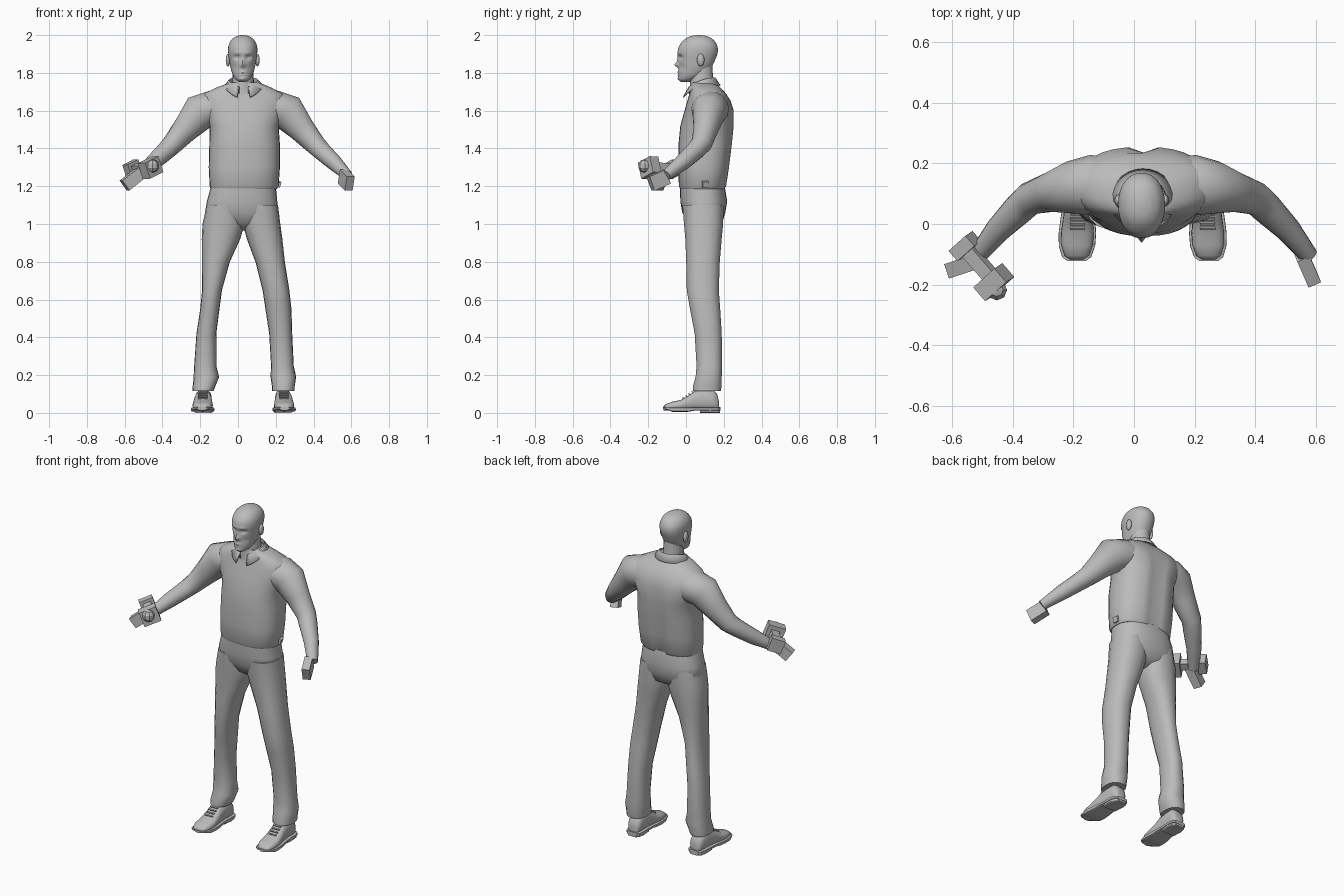
import bpy, bmesh, math
from mathutils import Vector, Matrix

MID = 0.03  # body centre line in x
grey = bpy.data.materials.new("plain_grey")
grey.diffuse_color = (0.5, 0.5, 0.5, 1)


def finish(name, bm, angle=50):
    bmesh.ops.recalc_face_normals(bm, faces=bm.faces)
    me = bpy.data.meshes.new(name)
    bm.to_mesh(me)
    bm.free()
    ob = bpy.data.objects.new(name, me)
    bpy.context.collection.objects.link(ob)
    me.materials.append(grey)
    bpy.ops.object.select_all(action='DESELECT')
    ob.select_set(True)
    bpy.context.view_layer.objects.active = ob
    if angle:
        bpy.ops.object.shade_smooth_by_angle(angle=math.radians(angle))
    return ob


def loft(name, rings, n=20, power=2.0, angle=50, shape=None):
    """rings: (centre, u axis, v axis); capped superellipse sections."""
    bm, loops = bmesh.new(), []
    sp = lambda c: math.copysign(abs(c) ** (2 / power), c)
    for c, u, v in rings:
        loop = []
        for i in range(n):
            a = 2 * math.pi * i / n
            p = Vector(c) + Vector(u) * sp(math.cos(a)) + Vector(v) * sp(math.sin(a))
            loop.append(bm.verts.new(shape(p) if shape else p))
        loops.append(loop)
    for a, b in zip(loops, loops[1:]):
        for i in range(n):
            bm.faces.new((a[i], a[(i + 1) % n], b[(i + 1) % n], b[i]))
    bm.faces.new(loops[0])
    bm.faces.new(loops[-1])
    return finish(name, bm, angle)


def level(z, x0, x1, y0, y1):
    """Horizontal ring from its extents."""
    return ((x0 + x1) / 2, (y0 + y1) / 2, z), ((x1 - x0) / 2, 0, 0), (0, (y1 - y0) / 2, 0)


def smooth_rows(rows, steps):
    """Catmull-Rom interpolation of number rows."""
    out = []
    for i in range(len(rows) - 1):
        p = [rows[max(0, min(len(rows) - 1, i + k))] for k in (-1, 0, 1, 2)]
        for s in range(steps):
            t = s / steps
            out.append([0.5 * (2 * b + (c - a) * t + (2 * a - 5 * b + 4 * c - d) * t * t
                               + (3 * b - a - 3 * c + d) * t ** 3) for a, b, c, d in zip(*p)])
    return out + [list(rows[-1])]


def box(name, centre, size, x_dir, y_dir, taper=1.0):
    """Box along its own axes; taper scales the +x end."""
    x = Vector(x_dir).normalized()
    z = x.cross(Vector(y_dir)).normalized()
    y = z.cross(x)
    bm = bmesh.new()
    bmesh.ops.create_cube(bm, size=1)
    for v in bm.verts:
        k = taper if v.co.x > 0 else 1
        v.co = (Vector(centre) + x * v.co.x * size[0]
                + y * v.co.y * size[1] * k + z * v.co.z * size[2] * k)
    return finish(name, bm, 0)


def ball(name, centre, scale, seg=16, angle=50):
    bm = bmesh.new()
    bmesh.ops.create_uvsphere(bm, u_segments=seg, v_segments=max(5, seg // 2), radius=1)
    bmesh.ops.transform(bm, verts=bm.verts,
                        matrix=Matrix.Translation(centre) @ Matrix.Diagonal((*scale, 1)))
    return finish(name, bm, angle)


# Shirt, with a shallow groove down the back
def back_groove(p):
    if p.y > 0.15 and p.z < 1.62:
        p.y -= 0.02 * math.exp(-((p.x - MID) / 0.025) ** 2)
    return p


loft("shirt", [level(*r) for r in [
    (1.185, -0.145, 0.205, -0.03, 0.205), (1.2, -0.15, 0.215, -0.038, 0.215),
    (1.3, -0.155, 0.222, -0.04, 0.23), (1.42, -0.152, 0.222, -0.04, 0.245),
    (1.52, -0.15, 0.215, -0.03, 0.255), (1.6, -0.19, 0.25, -0.008, 0.255),
    (1.655, -0.2, 0.26, 0.008, 0.235), (1.69, -0.18, 0.24, 0.018, 0.212),
    (1.72, -0.12, 0.18, 0.022, 0.185), (1.75, -0.04, 0.11, 0.03, 0.15)]],
    n=32, power=2.4, shape=back_groove)

# Trouser seat and legs
loft("trouser_seat", [level(*r) for r in [
    (0.965, 0.0, 0.07, 0.06, 0.13), (1.0, -0.12, 0.17, 0.01, 0.19),
    (1.06, -0.175, 0.215, -0.02, 0.208), (1.12, -0.165, 0.208, -0.03, 0.218),
    (1.2, -0.143, 0.2, -0.032, 0.205)]], n=28, power=2.4)
loft("right_trouser_leg", [level(*r) for r in [
    (0.115, -0.24, -0.13, 0.035, 0.185), (0.14, -0.24, -0.12, 0.035, 0.19),
    (0.19, -0.235, -0.1, 0.05, 0.19), (0.25, -0.232, -0.115, 0.055, 0.192),
    (0.42, -0.22, -0.115, 0.045, 0.19), (0.55, -0.2, -0.098, 0.02, 0.182),
    (0.65, -0.19, -0.085, 0.003, 0.175), (0.8, -0.19, -0.043, 0.0, 0.18),
    (0.92, -0.192, 0.012, -0.005, 0.19), (1.0, -0.188, 0.035, -0.012, 0.198),
    (1.1, -0.165, 0.035, -0.02, 0.2)]], n=18, power=2.3)
loft("left_trouser_leg", [level(*r) for r in [
    (0.115, 0.18, 0.3, 0.035, 0.185), (0.14, 0.18, 0.3, 0.035, 0.19),
    (0.19, 0.172, 0.308, 0.05, 0.19), (0.25, 0.175, 0.295, 0.055, 0.192),
    (0.42, 0.165, 0.287, 0.045, 0.19), (0.55, 0.145, 0.283, 0.02, 0.182),
    (0.65, 0.13, 0.272, 0.003, 0.175), (0.8, 0.092, 0.248, 0.0, 0.18),
    (0.92, 0.047, 0.235, -0.005, 0.19), (1.0, 0.025, 0.224, -0.012, 0.198),
    (1.1, 0.025, 0.212, -0.02, 0.2)]], n=18, power=2.3)

# Sleeves: (centre, vertical radius, sideways radius) along the arm
ARM = [((0.11, 0.13, 1.62), 0.07, 0.09), ((0.2, 0.128, 1.61), 0.095, 0.1),
       ((0.265, 0.12, 1.59), 0.098, 0.088), ((0.335, 0.105, 1.505), 0.073, 0.066),
       ((0.405, 0.083, 1.425), 0.056, 0.055), ((0.44, 0.05, 1.39), 0.05, 0.052),
       ((0.51, -0.02, 1.325), 0.043, 0.042), ((0.578, -0.105, 1.258), 0.028, 0.03)]
for side, s in (("left", 1), ("right", -1)):
    pts = [Vector((MID + s * (c[0] - MID), c[1], c[2])) for c, _, _ in ARM]
    rings = []
    for i, p in enumerate(pts):
        d = (pts[min(i + 1, len(pts) - 1)] - pts[max(i - 1, 0)]).normalized()
        flat = d.cross(Vector((0, 0, 1))).normalized()
        rings.append((p, flat * ARM[i][2], flat.cross(d) * ARM[i][1]))
    loft(side + "_sleeve", rings, n=16)

# Blocky hands, and the tool held in the right one
box("left_hand", (0.573, -0.145, 1.232), (0.1, 0.045, 0.08), (0.35, -0.8, -0.35), (1, 0.4, 0))
box("right_hand", (-0.555, -0.135, 1.24), (0.12, 0.05, 0.065), (-0.75, -0.25, -0.6), (0.3, -0.9, 0))
AXIS, ACROSS = (0.65, -0.75, 0.05), (0.7, 0.6, 0.35)
box("tool_handle", (-0.51, -0.13, 1.295), (0.18, 0.045, 0.045), AXIS, ACROSS)
box("tool_front_block", (-0.463, -0.192, 1.298), (0.06, 0.1, 0.09), AXIS, ACROSS)
box("tool_rear_block", (-0.558, -0.073, 1.29), (0.045, 0.08, 0.08), AXIS, ACROSS)
ball("tool_knob", (-0.453, -0.218, 1.307), (0.036, 0.036, 0.036), 8, 0)
# Small pouch on the hip
box("hip_pouch", (0.2, 0.1, 1.215), (0.05, 0.05, 0.05), (1, 0.2, -0.3), (0, 1, 0), 0.6)

# Neck
loft("neck", [((0.027, y, z), (r, 0, 0), (0, r * 1.1, 0)) for z, y, r in
              [(1.66, 0.085, 0.065), (1.74, 0.085, 0.058), (1.8, 0.082, 0.054), (1.84, 0.085, 0.05)]])

# Head: skull sections, with the face pushed and pulled by soft bumps
HX = 0.025
BUMPS = [  # x, z, width, height, push in y
    (0.03, 1.883, 0.016, 0.011, 0.013), (0, 1.865, 0.009, 0.02, -0.007),
    (0, 1.842, 0.012, 0.012, -0.02), (0.025, 1.905, 0.022, 0.008, -0.004),
    (0, 1.803, 0.02, 0.006, -0.006), (0, 1.791, 0.018, 0.006, -0.004),
    (0, 1.797, 0.022, 0.0025, 0.004), (0, 1.768, 0.02, 0.01, -0.006),
    (0.042, 1.83, 0.016, 0.02, 0.006)]


def face(p):
    if p.y < 0.04:
        x, z, push = abs(p.x - HX), p.z, 0
        for bx, bz, w, h, d in BUMPS:
            push += d * math.exp(-((x - bx) / w) ** 2 - ((z - bz) / h) ** 2)
        p.y += push
    return p


SKULL = [(1.752, 0.018, -0.025, 0.02), (1.765, 0.037, -0.037, 0.05), (1.79, 0.053, -0.04, 0.1),
         (1.83, 0.065, -0.04, 0.135), (1.87, 0.072, -0.04, 0.155), (1.91, 0.077, -0.044, 0.168),
         (1.945, 0.075, -0.035, 0.165), (1.975, 0.06, -0.01, 0.145), (1.993, 0.035, 0.02, 0.115),
         (2.0, 0.01, 0.055, 0.08)]
loft("head", [level(z, HX - r, HX + r, a, b) for z, r, a, b in smooth_rows(SKULL, 6)],
     n=56, power=2.15, angle=60, shape=face)
for side, s in (("left", 1), ("right", -1)):
    ball(side + "_ear", (HX + s * 0.078, 0.078, 1.868), (0.012, 0.02, 0.034), 12)

# Shirt collar: a folded band open at the throat, dipping to two points
bm, rows = bmesh.new(), []
for i in range(25):
    t = math.radians(-162 + 324 * i / 24)          # 0 is the back
    f = (1 - math.cos(t)) / 2                      # 1 is the front
    sx, cy = math.sin(t), math.cos(t)
    rows.append([bm.verts.new((MID + sx * r * 1.05, 0.083 + cy * r, z)) for r, z in (
        (0.068, 1.72 - 0.03 * f), (0.072, 1.775 - 0.05 * f ** 2),
        (0.1 + 0.005 * f, 1.735 - 0.07 * f ** 4))])
for a, b in zip(rows, rows[1:]):
    for k in range(2):
        bm.faces.new((a[k], b[k], b[k + 1], a[k + 1]))
collar = finish("collar", bm, 40)
mod = collar.modifiers.new("thickness", 'SOLIDIFY')
mod.thickness = 0.006

# Shoes: (y, half width, top) for the upper, plus sole, heel and laces
UPPER = [(-0.118, 0.022, 0.035), (-0.105, 0.04, 0.048), (-0.07, 0.052, 0.06), (-0.03, 0.054, 0.068),
         (0.01, 0.05, 0.09), (0.045, 0.046, 0.115), (0.09, 0.043, 0.125), (0.14, 0.043, 0.125),
         (0.165, 0.037, 0.1), (0.175, 0.025, 0.06)]
for side, s in (("left", 1), ("right", -1)):
    cx = lambda y: 0.0285 + s * (0.213 - 0.06 * (y - 0.05) * (y > -0.2) * 0.5)
    section = lambda y, w, lo, hi: ((cx(y), y, (lo + hi) / 2), (w, 0, 0), (0, 0, (hi - lo) / 2))
    loft(side + "_shoe", [section(y, w, 0.012, t) for y, w, t in UPPER], n=20, power=2.5)
    sole = [(y * 1.04, w + 0.008, 0.02 if y < -0.1 else 0.006 if y < 0.02 else 0.012)
            for y, w, t in UPPER]
    loft(side + "_sole", [section(y, w, lo, 0.03) for y, w, lo in sole], n=20, power=6, angle=35)
    loft(side + "_heel", [section(y, w, 0.0, 0.024) for y, w in
                          ((0.075, 0.045), (0.13, 0.049), (0.165, 0.043), (0.18, 0.028))],
         n=20, power=6, angle=35)
    for k in range(4):
        y = -0.015 + 0.016 * k
        box(side + "_lace", (cx(y), y, 0.079 + 0.011 * k), (0.05, 0.007, 0.008), (1, 0, 0), (0, 1, 0.7))
